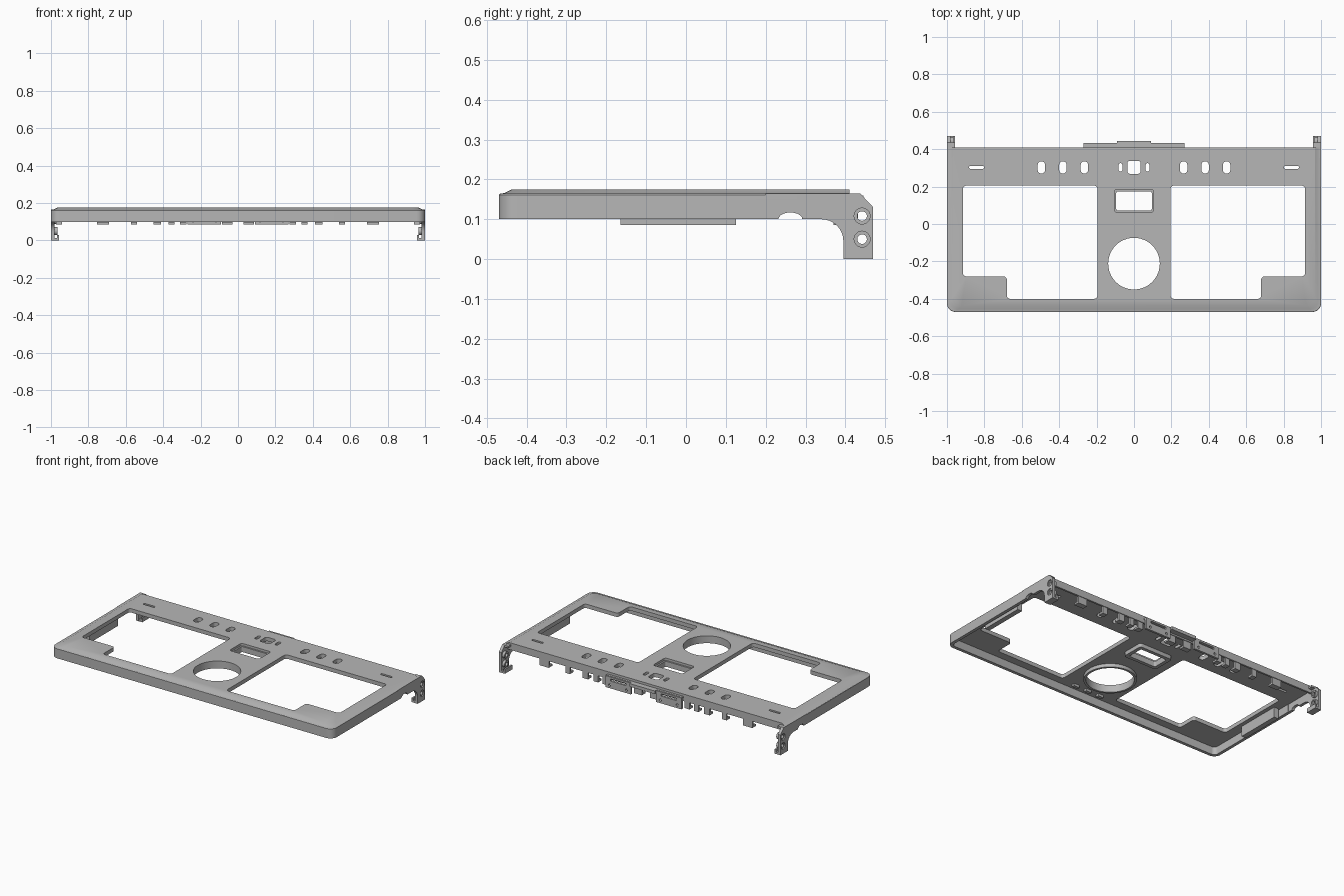
import bpy, bmesh, math
from mathutils import Vector

cube = bpy.data.objects.get("Cube")
if cube:
    bpy.data.objects.remove(cube, do_unlink=True)

grey = bpy.data.materials.new("plain_grey")
grey.use_nodes = True
grey.diffuse_color = (0.47, 0.47, 0.47, 1)
grey.node_tree.nodes["Principled BSDF"].inputs["Base Color"].default_value = grey.diffuse_color
parts = []


def rounded(points, radii, seg=6):
    """Polygon with rounded right-angled corners."""
    out, n = [], len(points)
    if not isinstance(radii, (list, tuple)):
        radii = [radii] * n
    for i, r in enumerate(radii):
        p = Vector(points[i])
        if r == 0:
            out.append(p)
            continue
        a = (Vector(points[i - 1]) - p).normalized() * r
        b = (Vector(points[(i + 1) % n]) - p).normalized() * r
        for k in range(seg + 1):
            t = math.pi / 2 * k / seg
            out.append(p + a * (1 - math.sin(t)) + b * (1 - math.cos(t)))
    return out


def rect(x0, x1, y0, y1, r=0):
    return rounded([(x0, y0), (x1, y0), (x1, y1), (x0, y1)], r)


def circle(x, y, r, n=24):
    return [Vector((x + r * math.cos(2 * math.pi * k / n), y + r * math.sin(2 * math.pi * k / n)))
            for k in range(n)]


def flip(loop):
    return [Vector((-p[0], p[1])) for p in loop]


def prism(name, levels, holes=(), axis="z", side=1):
    """Solid through (outline, depth) levels with straight holes along an axis."""
    place = {"x": lambda p, w: (w * side, p[0], p[1]),
             "y": lambda p, w: (p[0] * side, w, p[1]),
             "z": lambda p, w: (p[0] * side, p[1], w)}[axis]
    bm = bmesh.new()
    lo, hi = levels[0][1], levels[-1][1]
    caps = ([], [])
    for stack in [levels] + [[(h, lo), (h, hi)] for h in holes]:
        rings = [[bm.verts.new(place(p, w)) for p in loop] for loop, w in stack]
        n = len(rings[0])
        for a, b in zip(rings, rings[1:]):
            for i in range(n):
                j = (i + 1) % n
                bm.faces.new((a[i], a[j], b[j], b[i]))
        for cap, ring in zip(caps, (rings[0], rings[-1])):
            cap += [bm.edges.get((ring[i], ring[(i + 1) % n])) for i in range(n)]
    for cap in caps:
        bmesh.ops.triangle_fill(bm, edges=cap, use_beauty=True)
    bmesh.ops.recalc_face_normals(bm, faces=bm.faces)
    mesh = bpy.data.meshes.new(name)
    bm.to_mesh(mesh)
    bm.free()
    mesh.materials.append(grey)
    ob = bpy.data.objects.new(name, mesh)
    bpy.context.collection.objects.link(ob)
    parts.append(ob)


def box(name, x0, x1, y0, y1, z0, z1, side=1):
    prism(name, [(rect(x0, x1, y0, y1), z0), (rect(x0, x1, y0, y1), z1)], side=side)


# Openings through the face plate
screen = rounded([(0.195, -0.4), (0.68, -0.4), (0.68, -0.28), (0.915, -0.28),
                  (0.915, 0.205), (0.195, 0.205)], 0.018)
half = [screen, rect(0.802, 0.882, 0.295, 0.31, 0.007), rect(0.062, 0.082, 0.28, 0.325, 0.0095)]
half += [rect(x - 0.02, x + 0.02, 0.27, 0.335, 0.0195) for x in (0.265, 0.38, 0.495)]
holes = half + [flip(h) for h in half]
holes += [circle(0, -0.212, 0.138, 48), rect(-0.036, 0.036, 0.268, 0.338, 0.015),
          rect(-0.105, 0.105, 0.062, 0.185, 0.015)]


# Face plate with a stepped, sloping border
def outline(d):
    return rounded([(-1 + d, 0.41), (-1 + d, -0.47 + d), (1 - d, -0.47 + d), (1 - d, 0.41)],
                   [0, 0.045, 0.045, 0])


prism("face_plate", [(outline(0), 0.15), (outline(0), 0.161), (outline(0.003), 0.164),
                     (outline(0.015), 0.166), (outline(0.033), 0.175)], holes)

# Front and side rim wall
rim = rounded([(-1, 0.2), (-1, -0.47), (1, -0.47), (1, 0.2),
               (0.98, 0.2), (0.98, -0.45), (-0.98, -0.45), (-0.98, 0.2)],
              [0, 0.045, 0.045, 0, 0, 0.025, 0.025, 0])
prism("rim_wall", [(rim, 0.1), (rim, 0.155)])

# Collars beneath the round and rectangular windows
ring = circle(0, -0.212, 0.152, 48)
prism("round_collar", [(ring, 0.128), (ring, 0.155)], [circle(0, -0.212, 0.138, 48)])
frame = rect(-0.118, 0.118, 0.05, 0.197, 0.015)
prism("window_collar", [(frame, 0.125), (frame, 0.16)], [rect(-0.095, 0.095, 0.072, 0.175, 0.01)])

# Side cheek profile: notch in the lower edge, curved sweep down to the ear
notch = [(0.262 - 0.03 * math.cos(math.pi * k / 10), 0.1 + 0.017 * math.sin(math.pi * k / 10))
         for k in range(11)]
sweep = [(0.34 + 0.055 * math.sin(math.pi * k / 16), 0.045 + 0.055 * math.cos(math.pi * k / 16))
         for k in range(9)]
cheek = [(0.2, 0.164), (0.2, 0.1)] + notch + sweep
cheek += [(0.395, 0), (0.47, 0), (0.47, 0.13), (0.437, 0.165)]
bolts = [(0.442, 0.108), (0.442, 0.05)]

for side, word in ((1, "left"), (-1, "right")):
    prism(word + "_cheek", [(cheek, 0.982), (cheek, 1.0)],
          [circle(y, z, 0.02) for y, z in bolts], "x", side)
    for y, z in bolts:
        boss = circle(y, z, 0.021)
        prism(word + "_bolt_boss", [(boss, 0.965), (boss, 0.993)], [circle(y, z, 0.012)], "x", side)
    box(word + "_ear_foot", 0.957, 0.99, 0.396, 0.47, 0, 0.012, side)
    box(word + "_ear_foot_lip", 0.957, 0.967, 0.396, 0.47, 0, 0.028, side)
    box(word + "_ear_top_flange", 0.957, 0.99, 0.405, 0.437, 0.152, 0.164, side)
    box(word + "_side_tab", 0.94, 0.972, -0.165, 0.125, 0.085, 0.152, side)

    # Hanging hooks along the back edge
    for x0, x1 in ((0.03, 0.085), (0.275, 0.31), (0.34, 0.372), (0.412, 0.452),
                   (0.54, 0.572), (0.69, 0.755)):
        box(word + "_back_hook", x0, x1, 0.394, 0.406, 0.085, 0.152, side)
        box(word + "_back_hook_toe", x0, x1, 0.37, 0.4, 0.085, 0.097, side)

    # Slotted mounting bracket with two screw holes
    plate = rect(0.09, 0.27, 0.085, 0.158)
    prism(word + "_bracket", [(plate, 0.418), (plate, 0.432)],
          [circle(0.12, 0.105, 0.008, 12), circle(0.24, 0.105, 0.008, 12),
           rect(0.125, 0.235, 0.132, 0.146)], "y", side)
    box(word + "_bracket_arm", 0.09, 0.27, 0.4, 0.425, 0.15, 0.16, side)

# Back lip and centre latch
box("back_lip", -0.985, 0.985, 0.398, 0.41, 0.13, 0.155)
box("centre_latch", -0.09, 0.09, 0.4, 0.445, 0.14, 0.16)

# Small clips behind the front wall
for x in (-0.09, 0, 0.09):
    box("front_clip", x - 0.02, x + 0.02, -0.42, -0.4, 0.135, 0.152)

bpy.ops.object.select_all(action="DESELECT")
for ob in parts:
    ob.select_set(True)
bpy.context.view_layer.objects.active = parts[0]
bpy.ops.object.shade_smooth_by_angle(angle=math.radians(25))
